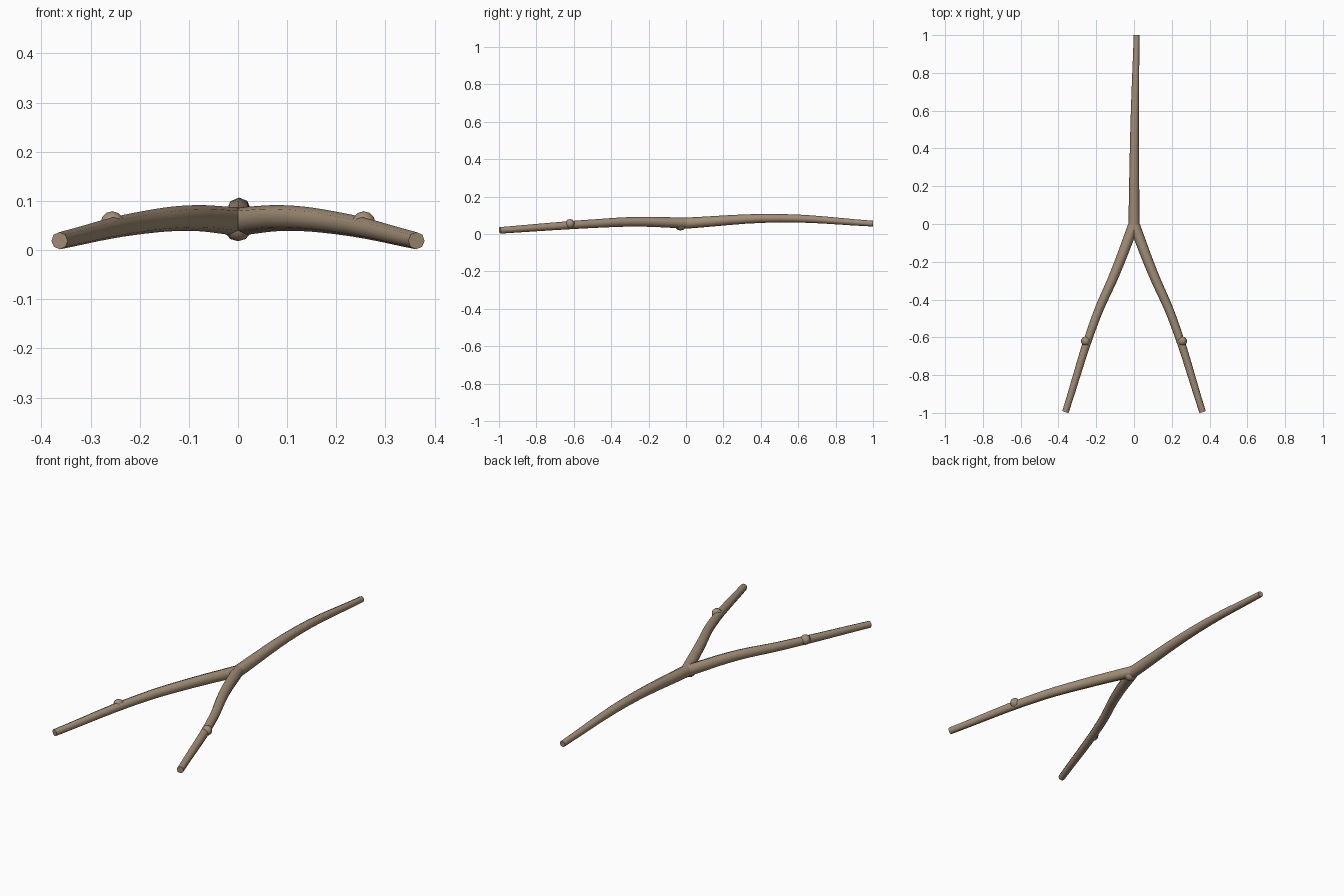
import bpy, math

if "Cube" in bpy.data.objects:
    bpy.data.objects.remove(bpy.data.objects["Cube"])

bark = bpy.data.materials.new("bark")
bark.diffuse_color = (0.36, 0.27, 0.18, 1)
bark.use_nodes = True
bark.node_tree.nodes["Principled BSDF"].inputs["Base Color"].default_value = bark.diffuse_color

def finish(ob, name):
    ob.name = name
    ob.data.materials.clear()
    ob.data.materials.append(bark)
    bpy.ops.object.select_all(action='DESELECT')
    ob.select_set(True)
    bpy.context.view_layer.objects.active = ob
    bpy.ops.object.shade_smooth_by_angle(angle=math.radians(50))

# Tapered eight-sided branch through points (x, y, z, radius)
def branch(name, pts):
    cu = bpy.data.curves.new(name, 'CURVE')
    cu.dimensions = '3D'
    cu.bevel_depth = 1.0
    cu.bevel_resolution = 2
    cu.use_fill_caps = True
    cu.resolution_u = 6
    sp = cu.splines.new('BEZIER')
    sp.bezier_points.add(len(pts) - 1)
    for bp, (x, y, z, r) in zip(sp.bezier_points, pts):
        bp.co = (x, y, z)
        bp.radius = r
        bp.handle_left_type = bp.handle_right_type = 'AUTO'
    ob = bpy.data.objects.new(name, cu)
    bpy.context.collection.objects.link(ob)
    bpy.ops.object.select_all(action='DESELECT')
    ob.select_set(True)
    bpy.context.view_layer.objects.active = ob
    bpy.ops.object.convert(target='MESH')
    finish(bpy.context.object, name)

def knot(name, loc, r, squash=1.0):
    bpy.ops.mesh.primitive_uv_sphere_add(segments=10, ring_count=6, radius=r, location=loc)
    ob = bpy.context.object
    ob.scale.z = squash
    finish(ob, name)

# Stem
branch("stem", [(0, -0.03, 0.056, 0.030), (0.003, 0.5, 0.084, 0.0225),
                (0.014, 1.0, 0.055, 0.0155)])

# Two forked handles, each with a small twig knot
for side, s in (("left", -1), ("right", 1)):
    branch(side + "_handle", [(0, 0, 0.058, 0.029), (s * 0.1, -0.26, 0.065, 0.026),
                              (s * 0.2, -0.49, 0.055, 0.023), (s * 0.363, -0.995, 0.019, 0.0175)])
    knot(side + "_knot", (s * 0.256, -0.62, 0.054), 0.025)

# Swelling at the fork
knot("fork_knot", (0, -0.03, 0.05), 0.032)
